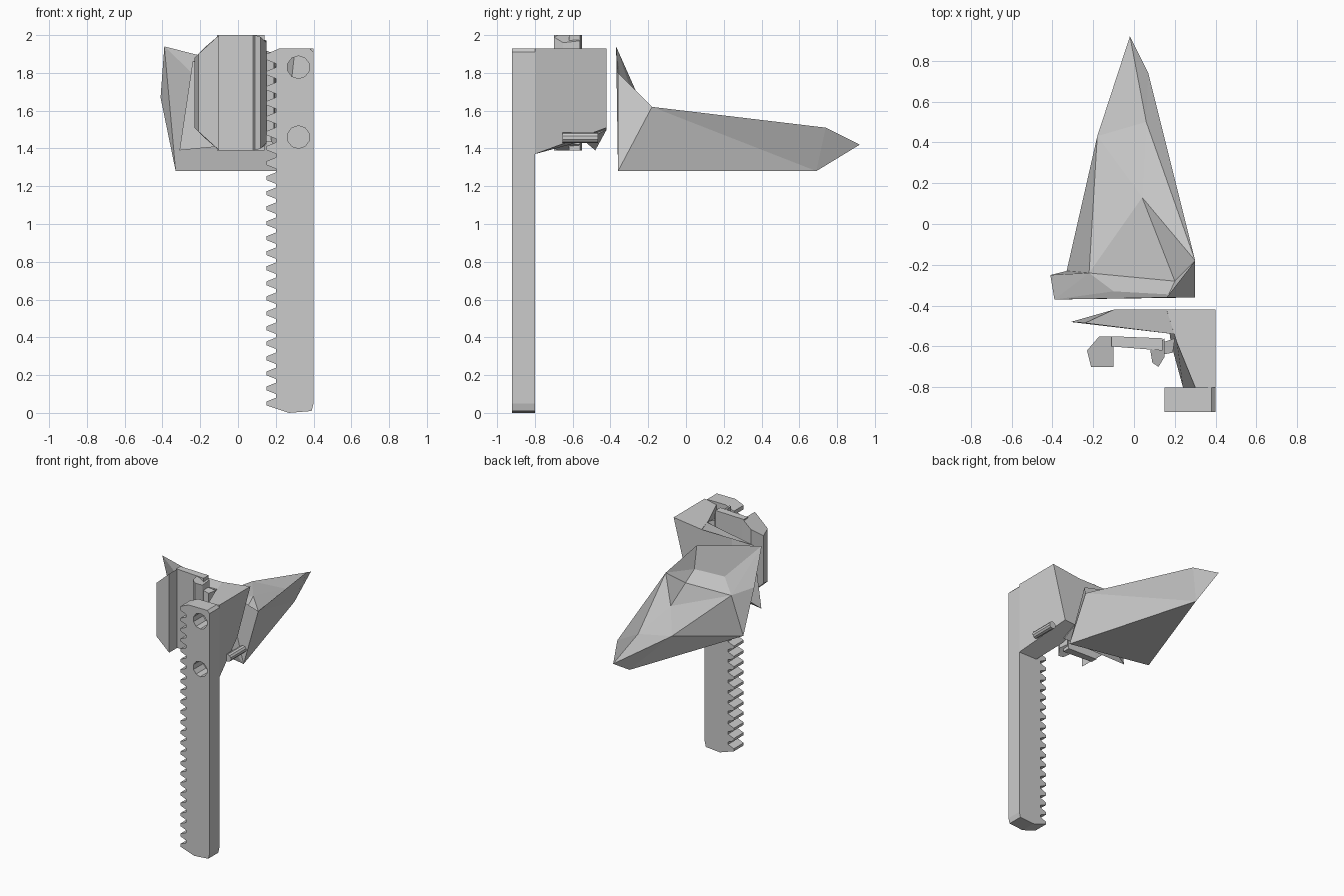
import bpy, bmesh, math

if "Cube" in bpy.data.objects:
    bpy.data.objects.remove(bpy.data.objects["Cube"])

GREY = (0.6, 0.6, 0.6, 1)
mat = bpy.data.materials.new("plain_grey")
mat.use_nodes = True
mat.diffuse_color = GREY
mat.node_tree.nodes["Principled BSDF"].inputs["Base Color"].default_value = GREY


def make(name, verts, faces):
    """Flat-shaded mesh object with consistent outward normals."""
    bm = bmesh.new()
    vs = [bm.verts.new(v) for v in verts]
    for f in faces:
        bm.faces.new([vs[i] for i in f])
    bmesh.ops.recalc_face_normals(bm, faces=bm.faces)
    me = bpy.data.meshes.new(name)
    bm.to_mesh(me)
    bm.free()
    me.materials.append(mat)
    ob = bpy.data.objects.new(name, me)
    bpy.context.collection.objects.link(ob)
    return ob


def loft(name, a, b):
    """Solid joining two matching rings."""
    n = len(a)
    sides = [(i, (i + 1) % n, (i + 1) % n + n, i + n) for i in range(n)]
    return make(name, a + b, [tuple(range(n)), tuple(range(n, 2 * n))] + sides)


def cylinder(name, loc, r, depth):
    """Ten-sided cylinder lying along y."""
    bpy.ops.mesh.primitive_cylinder_add(vertices=10, radius=r, depth=depth, location=loc,
                                        rotation=(math.pi / 2, 0, 0))
    ob = bpy.context.object
    ob.name = name
    ob.data.materials.append(mat)
    return ob


# Toothed rack bar
outline = [(0.22, 1.93), (0.38, 1.93), (0.40, 1.91), (0.40, 0.05),
           (0.39, 0.01), (0.27, 0), (0.15, 0.04)]
pitch = 0.0795
for i in range(23):
    z = 0.06 + i * pitch
    outline += [(0.15, z), (0.20, z + 0.02), (0.20, z + 0.04), (0.15, z + 0.06)]
outline.append((0.15, 1.90))
bar = loft("rack_bar", [(x, -0.92, z) for x, z in outline], [(x, -0.80, z) for x, z in outline])

# Bolt holes through the bar
for z in (1.83, 1.46):
    cutter = cylinder("hole_cutter", (0.32, -0.88, z), 0.06, 0.3)
    cutter.hide_render = True
    mod = bar.modifiers.new("hole", "BOOLEAN")
    mod.object = cutter
    mod.solver = "EXACT"
    bpy.context.view_layer.objects.active = bar
    bpy.ops.object.modifier_apply(modifier=mod.name)
    bpy.data.objects.remove(cutter)

# Bracket side: outer wall twisting inward at the lower rear, slanted inner wall
loft("bracket_side",
     [(0.29, -0.42, 1.51), (0.40, -0.80, 1.37), (0.24, -0.80, 1.37), (0.18, -0.58, 1.43), (0.16, -0.42, 1.50)],
     [(0.40, -0.42, 1.93), (0.40, -0.80, 1.93), (0.30, -0.80, 1.91), (0.21, -0.58, 1.90), (0.16, -0.42, 1.90)])

# Bracket rear wall tapering to a point
loft("bracket_rear_wall",
     [(0.20, -0.42, 1.50), (0.20, -0.54, 1.44), (-0.31, -0.48, 1.39), (-0.10, -0.42, 1.50)],
     [(0.20, -0.42, 1.90), (0.20, -0.54, 1.90), (-0.24, -0.485, 1.86), (-0.10, -0.42, 1.90)])

# Pin at the bracket's lower edge
cylinder("bracket_pin", (0.37, -0.56, 1.457), 0.028, 0.19)


def upright(name, plan, insets):
    """Vertical clamp piece whose ends are chamfered by a per-point inset."""
    rows = list(zip(plan, insets))
    loft(name, [(x, y, 1.39 + d) for (x, y), d in rows], [(x, y, 2.0 - d) for (x, y), d in rows])


# Clamp: channel with chamfered left cheek and thin right cheek
upright("clamp_plate", [(-0.11, -0.55), (0.14, -0.56), (0.14, -0.62), (-0.11, -0.60)], [0, 0, 0, 0])
upright("clamp_left_cheek",
        [(-0.10, -0.55), (-0.17, -0.55), (-0.23, -0.62), (-0.21, -0.70), (-0.10, -0.70)],
        [0, 0.06, 0.12, 0.10, 0])
upright("clamp_right_cheek",
        [(0.08, -0.62), (0.09, -0.68), (0.12, -0.70), (0.15, -0.65), (0.15, -0.56)],
        [0, 0, 0.01, 0.04, 0.03])
upright("clamp_guide", [(0.14, -0.64), (0.14, -0.58), (0.20, -0.56), (0.19, -0.63)],
        [0.08, 0.08, 0.10, 0.10])

# Pointed wedge with a raised front board and a shallow pocket behind it
points = dict(
    top_left=(-0.39, -0.37, 1.94), top_right=(0.16, -0.36, 1.80),
    low_left=(-0.33, -0.23, 1.28), low_right=(0.30, -0.36, 1.28),
    wing=(-0.41, -0.25, 1.67),
    floor_left=(-0.10, -0.33, 1.64), floor_right=(0.17, -0.345, 1.62),
    in_left=(-0.22, -0.24, 1.56), in_right=(0.20, -0.28, 1.53),
    shoulder=(0.30, -0.18, 1.62), fin=(0.04, 0.13, 1.55),
    edge=(-0.18, 0.43, 1.49), ridge=(0.07, 0.74, 1.51),
    tip=(-0.02, 0.92, 1.42), keel=(0.0, 0.69, 1.28), dip=(0.06, 0.50, 1.47))
board = ["top_left low_left low_right", "top_left low_right top_right",
         "top_right low_right shoulder", "top_left wing low_left", "top_left in_left wing",
         "top_left top_right floor_right floor_left", "top_left floor_left in_left",
         "top_right shoulder floor_right"]
pocket = ["floor_left floor_right in_right in_left", "floor_right shoulder in_right"]
left_side = ["wing in_left low_left", "in_left edge low_left", "edge keel low_left", "edge tip keel"]
top = ["in_left in_right fin", "in_right shoulder fin", "shoulder dip fin", "shoulder ridge dip",
       "dip ridge tip", "dip tip edge", "fin dip edge", "in_left fin edge"]
right_side = ["low_right keel shoulder", "shoulder keel ridge", "ridge keel tip"]
base = ["low_left keel low_right"]
names = list(points)
make("wedge", list(points.values()),
     [[names.index(word) for word in face.split()]
      for face in board + pocket + left_side + top + right_side + base])
